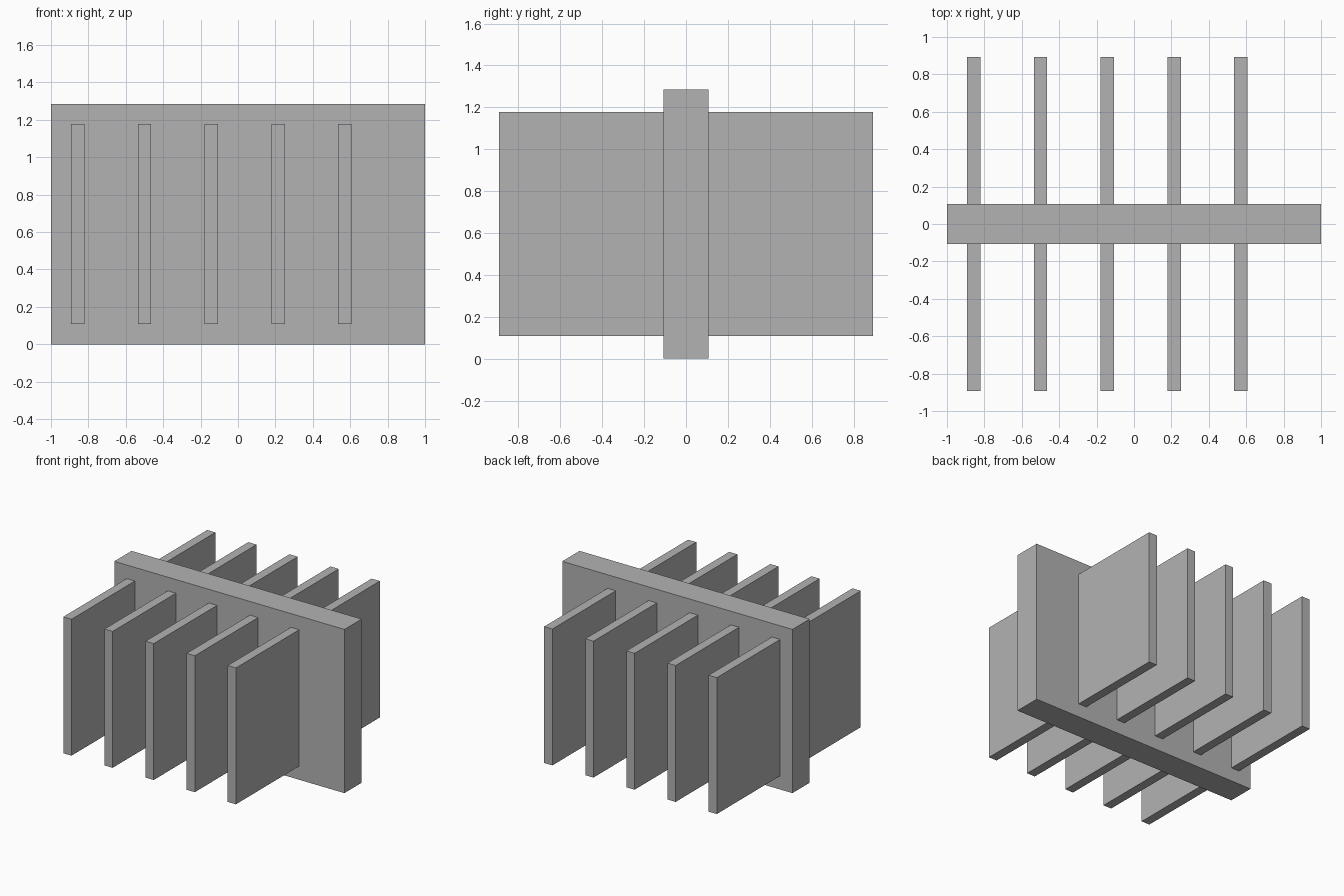
import bpy

cube = bpy.data.objects.get("Cube")
if cube:
    bpy.data.objects.remove(cube, do_unlink=True)

U = 1 / 14  # module: one fin thickness

grey = bpy.data.materials.new("plain grey")
grey.use_nodes = True
colour = (0.45, 0.45, 0.45, 1)
grey.diffuse_color = colour
grey.node_tree.nodes["Principled BSDF"].inputs["Base Color"].default_value = colour


def box(name, size, centre):
    bpy.ops.mesh.primitive_cube_add(size=1)
    ob = bpy.context.object
    ob.name = name
    ob.data.transform(ob.matrix_world.Diagonal((*[s * U for s in size], 1)))
    ob.location = [c * U for c in centre]
    ob.data.materials.append(grey)
    return ob


# Thick upright centre plate
box("centre_plate", (28, 3, 18), (0, 0, 9))

# Row of thin fins passing through the plate
for i in range(5):
    box(f"fin_{i + 1}", (1, 25, 15), (-12 + 5 * i, 0, 9))
